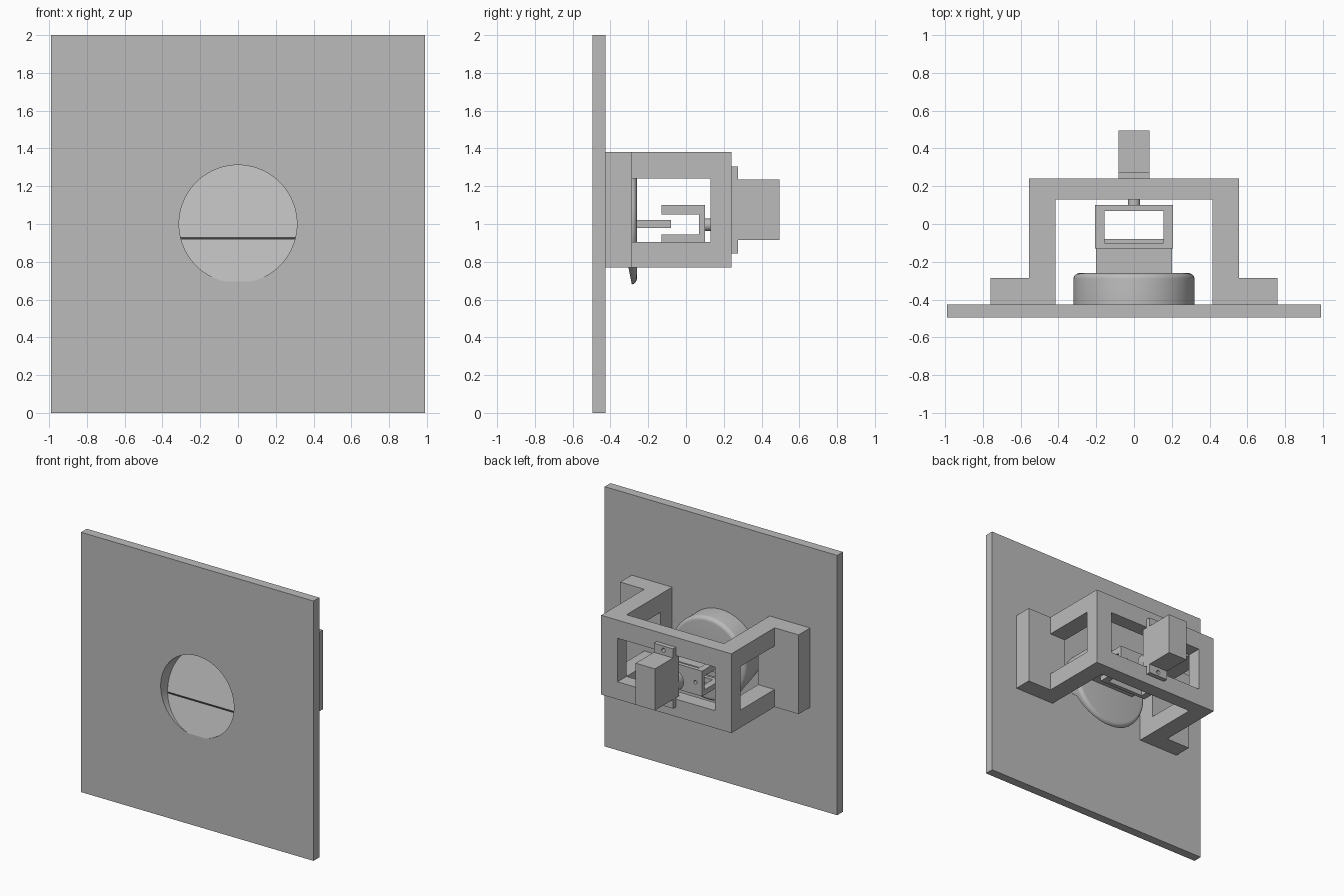
import bpy, bmesh, math
from mathutils import Vector, Matrix

cube = bpy.data.objects.get("Cube")
if cube:
    bpy.data.objects.remove(cube, do_unlink=True)

GREY = (0.5, 0.5, 0.5, 1)
grey = bpy.data.materials.new("plain_grey")
grey.use_nodes = True
grey.diffuse_color = GREY
grey.node_tree.nodes["Principled BSDF"].inputs["Base Color"].default_value = GREY


def make(name, bm):
    bmesh.ops.recalc_face_normals(bm, faces=bm.faces)
    mesh = bpy.data.meshes.new(name)
    bm.to_mesh(mesh)
    bm.free()
    mesh.materials.append(grey)
    ob = bpy.data.objects.new(name, mesh)
    bpy.context.collection.objects.link(ob)
    return ob


def box(name, xs, ys, zs):
    """Box from its lower and upper limit on each axis."""
    bm = bmesh.new()
    bmesh.ops.create_cube(bm, size=1)
    for v in bm.verts:
        v.co = [lo + (hi - lo) * (c + 0.5) for c, (lo, hi) in zip(v.co, (xs, ys, zs))]
    return make(name, bm)


def rod_mesh(radius, y0, y1, x=0, z=1, sides=32):
    """Cylinder lying along y."""
    bm = bmesh.new()
    place = Matrix.Translation((x, (y0 + y1) / 2, z)) @ Matrix.Rotation(math.pi / 2, 4, 'X')
    bmesh.ops.create_cone(bm, cap_ends=True, segments=sides, radius1=radius,
                          radius2=radius, depth=y1 - y0, matrix=place)
    return bm


def rod(name, *args, **kw):
    return make(name, rod_mesh(*args, **kw))


def extrude_profile(name, points, axis, lo, hi):
    """Prism from a 2D outline: axis 'z' takes (x, y), axis 'x' takes (y, z)."""
    bm = bmesh.new()
    place = (lambda p: (p[0], p[1], lo)) if axis == 'z' else (lambda p: (lo, p[0], p[1]))
    face = bm.faces.new([bm.verts.new(place(p)) for p in points])
    new = bmesh.ops.extrude_face_region(bm, geom=[face])["geom"]
    step = Vector((0, 0, hi - lo)) if axis == 'z' else Vector((hi - lo, 0, 0))
    bmesh.ops.translate(bm, vec=step, verts=[g for g in new if isinstance(g, bmesh.types.BMVert)])
    return make(name, bm)


def cut(ob, *cutters):
    """Subtract the cutters, then remove them."""
    bpy.context.view_layer.objects.active = ob
    for cutter in cutters:
        cutter.hide_render = True
        mod = ob.modifiers.new("cut", 'BOOLEAN')
        mod.operation = 'DIFFERENCE'
        mod.solver = 'EXACT'
        mod.object = cutter
        bpy.ops.object.modifier_apply(modifier=mod.name)
        bpy.data.objects.remove(cutter, do_unlink=True)


def smooth(ob):
    bpy.ops.object.select_all(action='DESELECT')
    ob.select_set(True)
    bpy.context.view_layer.objects.active = ob
    bpy.ops.object.shade_smooth_by_angle(angle=math.radians(30))


def scoop_cutter():
    """Round wedge, level with the panel at the bottom and deepest at the top."""
    bm = rod_mesh(0.312, -0.6, -0.2, sides=96)
    low, high = Vector((0, -0.497, 0.69)), Vector((0, -0.30, 1.32))
    slope = high - low
    cut_plane = bmesh.ops.bisect_plane(
        bm, geom=bm.verts[:] + bm.edges[:] + bm.faces[:], plane_co=low,
        plane_no=(0, slope.z, -slope.y), clear_outer=True)
    rim = [g for g in cut_plane["geom_cut"] if isinstance(g, bmesh.types.BMEdge)]
    bmesh.ops.contextual_create(bm, geom=rim)
    return make("scoop_cutter", bm)


# Front panel with its sloping round recess
panel = box("front_panel", (-0.99, 0.99), (-0.495, -0.425), (0, 2))
cut(panel, scoop_cutter())

# Rounded disc behind the panel, undercut at the bottom
bm = rod_mesh(0.32, -0.43, -0.26, sides=96)
back_rim = [e for e in bm.edges if all(v.co.y > -0.3 for v in e.verts)]
bmesh.ops.bevel(bm, geom=back_rim, offset=0.03, segments=5, profile=0.5, affect='EDGES')
disc = make("scoop_disc", bm)
undercut = extrude_profile("undercut", [(-0.5, 0.6), (-0.27, 0.6), (-0.305, 0.77),
                                        (-0.32, 0.84), (-0.425, 0.93), (-0.5, 0.93)],
                           'x', -0.5, 0.5)
cut(disc, undercut, scoop_cutter())
smooth(disc)

# Hat-shaped bracket with windows in its back and arms
half = [(0.415, 0.13), (0.415, -0.425), (0.76, -0.425), (0.76, -0.285),
        (0.555, -0.285), (0.555, 0.24)]
outline = half + [(-x, y) for x, y in reversed(half)]
bracket = extrude_profile("bracket", outline, 'z', 0.77, 1.38)
window = (0.905, 1.24)
cut(bracket,
    box("arm_window", (-0.9, -0.3), (-0.285, 0.13), window),
    box("arm_window", (0.3, 0.9), (-0.285, 0.13), window),
    box("back_window", (-0.415, 0.415), (0.05, 0.4), window))

# Tongue on the back of the disc
box("disc_tongue", (-0.2, 0.2), (-0.27, -0.08), (0.98, 1.02))

# Fork that holds the tongue
fork = extrude_profile("fork", [(-0.13, 0.905), (0.10, 0.905), (0.10, 1.10), (-0.13, 1.10),
                                (-0.13, 1.05), (0.07, 1.05), (0.07, 0.945), (-0.13, 0.945)],
                       'x', -0.207, 0.207)
cut(fork, box("fork_window", (-0.157, 0.157), (-0.10, 0.07), (0.8, 1.2)),
    *[rod("screw_hole", 0.014, 0, 0.2, x=x, sides=16) for x in (-0.15, 0.15)])

# Motor: shaft, gear boss, mounting tabs and body
smooth(rod("motor_shaft", 0.033, 0.09, 0.2, z=0.995))
smooth(rod("gear_boss", 0.08, 0.14, 0.25, z=0.995))
tabs = box("motor_tabs", (-0.082, 0.082), (0.238, 0.275), (0.845, 1.305))
cut(tabs, *[rod("tab_hole", 0.016, 0.2, 0.3, z=z, sides=16) for z in (0.877, 1.272)])
box("motor_body", (-0.082, 0.082), (0.2, 0.495), (0.915, 1.235))
